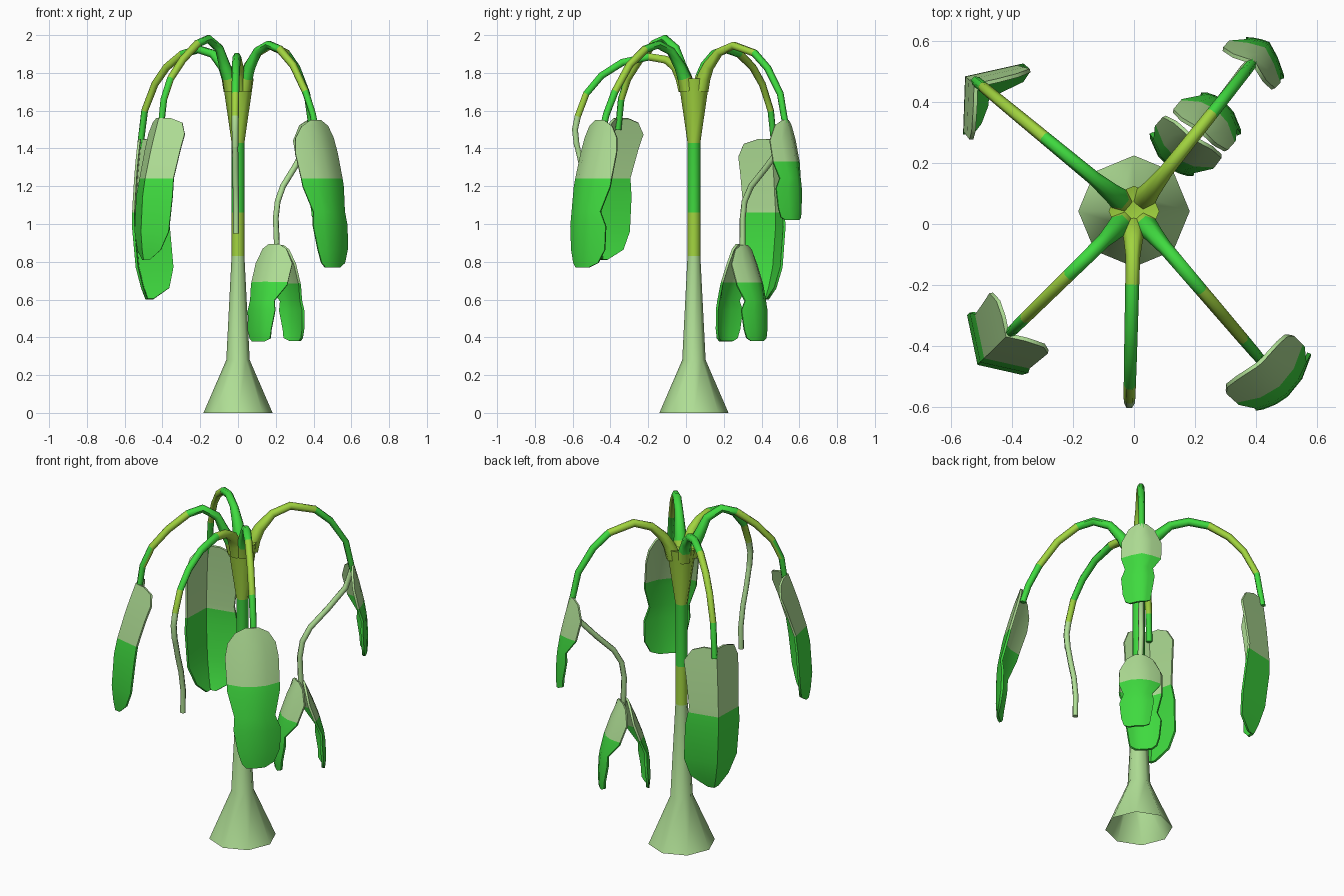
import bpy, bmesh, math
from mathutils import Vector

if "Cube" in bpy.data.objects:
    bpy.data.objects.remove(bpy.data.objects["Cube"])

def material(name, rgb):
    m = bpy.data.materials.new(name)
    m.diffuse_color = (*rgb, 1)
    m.use_nodes = True
    m.node_tree.nodes["Principled BSDF"].inputs["Base Color"].default_value = m.diffuse_color
    return m

MATS = [material("pale_green", (0.43, 0.73, 0.30)),
        material("bright_green", (0.05, 0.70, 0.05)),
        material("yellow_green", (0.36, 0.66, 0.05))]
PALE, GREEN, YELLOW = 0, 1, 2
CENTRE = Vector((0, 0.042, 0))

def finish(bm, name, rule):
    """Colour faces by a rule on the face centre, shade smooth and make the object."""
    bmesh.ops.recalc_face_normals(bm, faces=bm.faces)
    for f in bm.faces:
        f.material_index = rule(f.calc_center_median())
        f.smooth = True
    me = bpy.data.meshes.new(name)
    bm.to_mesh(me)
    bm.free()
    me.set_sharp_from_angle(angle=math.radians(62))
    for m in MATS:
        me.materials.append(m)
    ob = bpy.data.objects.new(name, me)
    bpy.context.collection.objects.link(ob)
    return ob

def bridge(bm, a, b):
    n = len(a)
    for i in range(n):
        bm.faces.new((a[i], a[(i + 1) % n], b[(i + 1) % n], b[i]))

def tube(name, pts, radii, rule, sides=6):
    """Tapered tube along a path of points."""
    bm = bmesh.new()
    pts = [Vector(p) for p in pts]
    rings = []
    side = None
    for i, p in enumerate(pts):
        t = (pts[min(i + 1, len(pts) - 1)] - pts[max(i - 1, 0)]).normalized()
        if side is None:
            side = t.cross(Vector((0, 0, 1)))
        side = (side - t * side.dot(t)).normalized()
        up = side.cross(t)
        ang = [2 * math.pi * k / sides for k in range(sides)]
        rings.append([bm.verts.new(p + (side * math.cos(a) + up * math.sin(a)) * radii[i])
                      for a in ang])
    for a, b in zip(rings, rings[1:]):
        bridge(bm, a, b)
    bm.faces.new(rings[0])
    bm.faces.new(rings[-1])
    return finish(bm, name, rule)

# Trunk: eight-sided lathe, open at the bottom, dished at the top
bm = bmesh.new()
rings = []
for r, z in [(0.183, 0), (0.062, 0.28), (0.034, 0.83), (0.034, 1.06),
             (0.034, 1.43), (0.083, 1.77)]:
    rings.append([bm.verts.new(CENTRE + Vector((r * math.cos(k * math.pi / 4),
                                                r * math.sin(k * math.pi / 4), z)))
                  for k in range(8)])
for a, b in zip(rings, rings[1:]):
    bridge(bm, a, b)
tip = bm.verts.new(CENTRE + Vector((0, 0, 1.745)))
for i in range(8):
    bm.faces.new((rings[-1][i], rings[-1][(i + 1) % 8], tip))
finish(bm, "trunk", lambda c: PALE if c.z < 0.83 else GREEN if 1.06 < c.z < 1.43 else YELLOW)

# Arching branches: end position, (distance, height) path, colour bands by distance
START = [(0.046, 1.71), (0.066, 1.775), (0.098, 1.835)]
BRANCHES = {
    "front_right_branch": ((0.42, -0.45), [(0.16, 1.915), (0.25, 1.95), (0.34, 1.925), (0.45, 1.84),
                           (0.55, 1.70), (0.61, 1.58), (0.64, 1.48)],
                           [(0.30, GREEN), (0.55, YELLOW), (9, GREEN)]),
    "front_left_branch": ((-0.41, -0.36), [(0.14, 1.93), (0.22, 1.98), (0.30, 1.955), (0.41, 1.87),
                          (0.50, 1.77), (0.55, 1.66), (0.573, 1.50)],
                          [(0.30, GREEN), (0.53, YELLOW), (9, GREEN)]),
    "back_left_branch": ((-0.52, 0.47), [(0.17, 1.90), (0.27, 1.925), (0.38, 1.90), (0.49, 1.83),
                         (0.57, 1.74), (0.64, 1.60), (0.672, 1.40)],
                         [(0.40, GREEN), (0.62, YELLOW), (9, GREEN)]),
    "back_right_branch": ((0.39, 0.53), [(0.17, 1.91), (0.27, 1.945), (0.41, 1.905), (0.50, 1.825),
                          (0.585, 1.69), (0.626, 1.50)],
                          [(0.40, YELLOW), (9, GREEN)]),
    "front_branch": ((-0.015, -0.58), [(0.15, 1.87), (0.24, 1.885), (0.38, 1.855), (0.49, 1.785),
                     (0.57, 1.69), (0.615, 1.57), (0.63, 1.50), (0.62, 1.41)],
                     [(0.27, YELLOW), (0.55, GREEN), (9, YELLOW)]),
}
for name, (end, path, bands) in BRANCHES.items():
    d = (Vector((*end, 0)) - CENTRE).normalized()
    path = START + path
    n = len(path) - 1
    radii = [0.042, 0.037, 0.031] + [0.027 - 0.010 * i / n for i in range(3, n + 1)]

    def band(c, bands=bands):
        if c.z < 1.55 and c.y < -0.5 and abs(c.x) < 0.1:
            return PALE
        r = (c - CENTRE).xy.length
        if c.z < 1.765 and r < 0.15:
            return YELLOW
        return next(col for limit, col in bands if r < limit)
    tube(name, [CENTRE + d * r + Vector((0, 0, z)) for r, z in path], radii, band)

# Hanging pale vines
tube("front_vine", [(-0.015, -0.578, 1.42), (-0.014, -0.55, 1.30), (-0.012, -0.522, 1.20),
                    (-0.01, -0.505, 1.08), (-0.01, -0.508, 0.95)], [0.016] * 5, lambda c: PALE)
tube("back_right_vine", [(0.385, 0.53, 1.52), (0.36, 0.505, 1.41), (0.30, 0.425, 1.30),
                         (0.238, 0.345, 1.20), (0.21, 0.31, 1.12), (0.2, 0.3, 1.03),
                         (0.207, 0.3, 0.86)], [0.016] * 7, lambda c: PALE)

# Leaf outlines: (fraction down, left width, right width)
LARGE = [(0, -0.25, 0.25), (0.04, -0.62, 0.62), (0.12, -0.9, 0.88), (0.22, -1.0, 0.98),
         (0.45, -0.95, 1.0), (0.62, -0.72, 0.8), (0.72, -0.75, 1.0), (0.88, -0.6, 0.98),
         (0.97, -0.45, 0.75), (1, -0.3, 0.4)]
SMALL = [(0, -0.25, 0.25), (0.05, -0.62, 0.62), (0.2, -0.97, 0.97), (0.42, -0.95, 1.0),
         (0.58, -0.55, 0.82), (0.68, -0.62, 1.0), (0.88, -0.48, 0.92), (0.97, -0.42, 0.8),
         (1, -0.15, 0.6)]
BROAD = [(0, -0.4, 0.4), (0.03, -0.75, 0.8), (0.11, -1.0, 0.97), (0.22, -0.95, 0.95),
         (0.42, -0.88, 0.92), (0.55, -1.0, 0.97), (0.80, -1.0, 0.9), (0.93, -0.75, 0.6),
         (1, -0.2, 0.2)]

def leaf(name, top, out, outline, half, height, split_z, lean, curl, fold, power, flip=1):
    """Folded hanging leaf, pale above split_z and bright green below."""
    out = Vector((*out, 0)).normalized()
    across = Vector((-out.y, out.x, 0))
    split = (top[2] - split_z) / height
    rows = list(outline)
    for a, b in zip(outline, outline[1:]):
        if a[0] < split < b[0]:                      # clean edge for the colour change
            k = (split - a[0]) / (b[0] - a[0])
            rows.append(tuple(p + (q - p) * k for p, q in zip(a, b)))
    rows.sort()
    bm = bmesh.new()
    grid = []
    for t, l, r in rows:
        row = []
        for u in (l, l / 2, 0, r / 2, r):
            push = lean * math.sin(1.9 * t) - curl * t ** 4 - fold * abs(u) ** power
            row.append(bm.verts.new(Vector(top) + across * (u * half * flip) + out * push
                                    - Vector((0, 0, t * height))))
        grid.append(row)
    for a, b in zip(grid, grid[1:]):
        for i in range(4):
            bm.faces.new((a[i], a[i + 1], b[i + 1], b[i]))
    bmesh.ops.recalc_face_normals(bm, faces=bm.faces)
    bmesh.ops.solidify(bm, geom=bm.faces[:], thickness=0.013)
    finish(bm, name, lambda c: PALE if c.z > split_z else GREEN)

leaf("front_right_leaf", (0.415, -0.46, 1.55), (0.65, -0.76), LARGE, 0.148, 0.78, 1.24,
     0.14, 0.0, 0.055, 2)
leaf("front_left_leaf", (-0.42, -0.37, 1.56), (-0.71, -0.70), BROAD, 0.14, 0.75, 1.24,
     0.14, 0.02, 0.09, 1)
leaf("back_left_leaf", (-0.525, 0.46, 1.45), (-0.77, 0.64), BROAD, 0.155, 0.85, 1.06,
     0.055, 0.10, 0.12, 1)
leaf("back_right_leaf", (0.395, 0.535, 1.55), (0.62, 0.78), SMALL, 0.112, 0.53, 1.33,
     0.08, 0.0, 0.06, 1.3, -1)
leaf("low_inner_leaf", (0.195, 0.29, 0.89), (-0.57, -0.82), SMALL, 0.115, 0.51, 0.69,
     0.12, 0.0, 0.05, 2, -1)
leaf("low_outer_leaf", (0.22, 0.312, 0.89), (0.6, 0.8), SMALL, 0.115, 0.51, 0.69,
     0.12, 0.0, 0.05, 2, -1)
